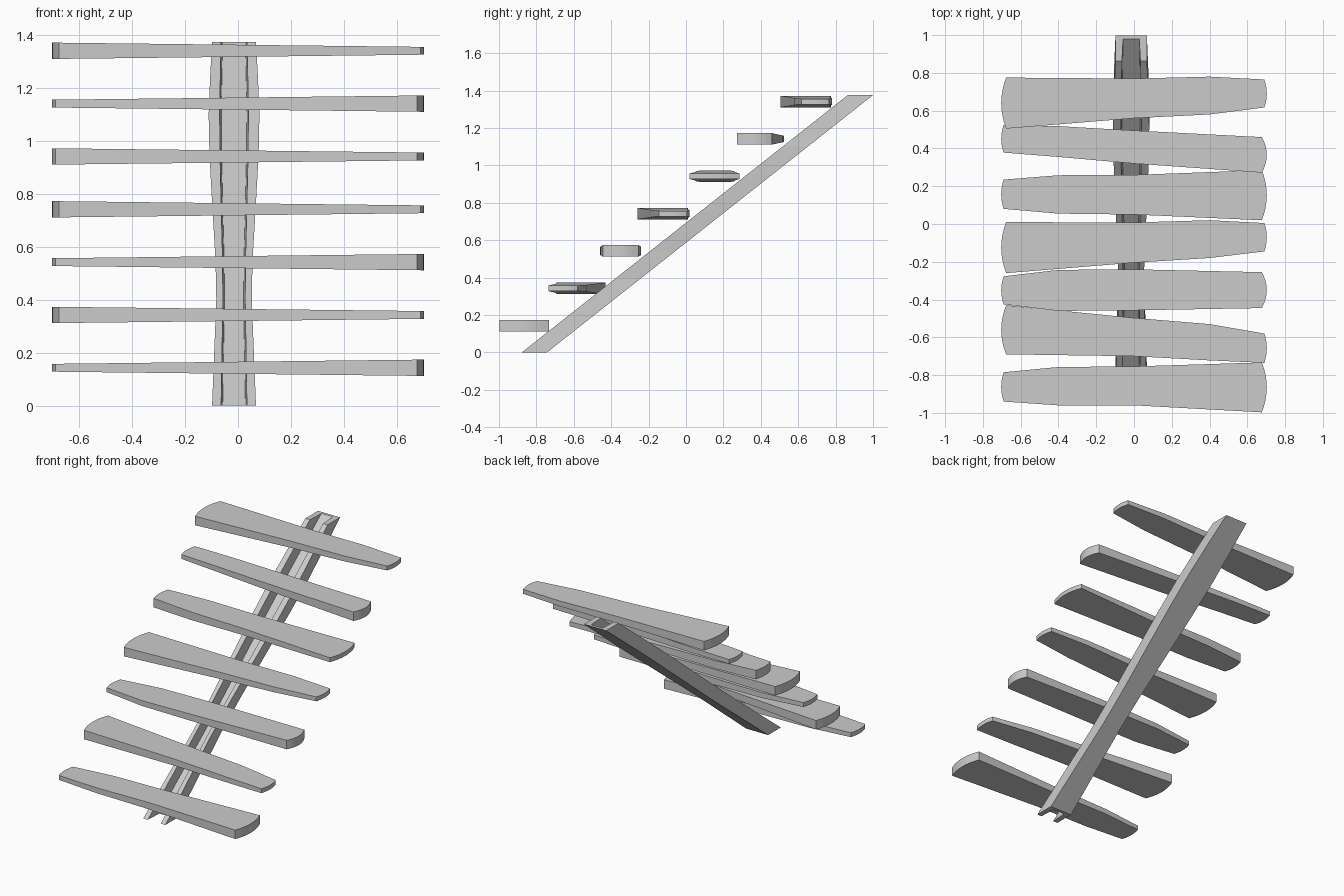
import bpy
import bmesh

if "Cube" in bpy.data.objects:
    bpy.data.objects.remove(bpy.data.objects["Cube"])


def add_object(name, rings):
    """Skin a row of matching closed rings and cap both ends."""
    bm = bmesh.new()
    rows = [[bm.verts.new(p) for p in ring] for ring in rings]
    n = len(rows[0])
    for a, b in zip(rows, rows[1:]):
        for i in range(n):
            j = (i + 1) % n
            bm.faces.new((a[i], a[j], b[j], b[i]))
    bm.faces.new(rows[0][::-1])
    bm.faces.new(rows[-1])
    bmesh.ops.recalc_face_normals(bm, faces=bm.faces[:])
    mesh = bpy.data.meshes.new(name)
    bm.to_mesh(mesh)
    bm.free()
    obj = bpy.data.objects.new(name, mesh)
    bpy.context.collection.objects.link(obj)
    return obj


# Sloping channel beam: (height, half width) stations
TOP = 1.375
CENTRE = -0.015
stations = [(0, .083), (.2, .075), (.4, .067), (.55, .07), (.75, .082),
            (.95, .093), (1.1, .096), (1.25, .09), (TOP, .083)]


def channel(z, h):
    front = -0.878 + z * 1.742 / TOP
    back = front + 0.135
    floor = back - 0.02
    inner = 0.014 + h * 0.42
    half = [(h, back), (h, front), (inner, front), (inner - .006, floor)]
    ring = half + [(-x, y) for x, y in reversed(half)]
    return [(CENTRE + x, y, z) for x, y in ring]


add_object("stringer", [channel(z, h) for z, h in stations])

# Treads: wide side (-1 left, 1 right), thick side, then back and front
# edges at four stations from the wide end to the narrow end
treads = [
    (1, 1, (-.733, -.754, -.757, -.785), (-.997, -.96, -.96, -.94)),
    (-1, -1, (-.43, -.497, -.53, -.58), (-.69, -.70, -.722, -.735)),
    (1, 1, (-.255, -.24, -.243, -.277), (-.445, -.457, -.46, -.425)),
    (-1, -1, (.01, .008, .02, .005), (-.26, -.205, -.18, -.145)),
    (1, -1, (.285, .26, .258, .235), (.02, .05, .055, .08)),
    (1, 1, (.46, .495, .518, .525), (.272, .32, .355, .378)),
    (-1, -1, (.775, .77, .78, .765), (.505, .56, .58, .617)),
]


def end_arc(x, y0, y1, bulge, steps=8):
    """Shallow curved end from y0 to y1, excluding its corners."""
    pts = []
    for i in range(1, steps):
        t = i / steps
        pts.append((x + bulge * 4 * t * (1 - t), y0 + (y1 - y0) * t))
    return pts


for k, (wide, thick, back, front) in enumerate(treads):
    xs = [-0.677, 0, 0.4, 0.69]
    outline = list(zip(xs, back))
    outline += end_arc(xs[3], back[3], front[3], 0.013)
    outline += list(zip(xs, front))[::-1]
    outline += end_arc(xs[0], front[0], back[0], -0.026)
    outline = [(-wide * x, y) for x, y in outline]
    zc = 0.143 + 0.1997 * k

    def level(sign):
        return [(x, y, zc + sign * (0.0228 + thick * x * 0.0115))
                for x, y in outline]

    add_object(f"tread_{k + 1}", [level(-1), level(1)])

for obj in bpy.context.collection.objects:
    if obj.name.startswith("tread"):
        bpy.context.view_layer.objects.active = obj
        obj.select_set(True)
bpy.ops.object.shade_smooth_by_angle()
